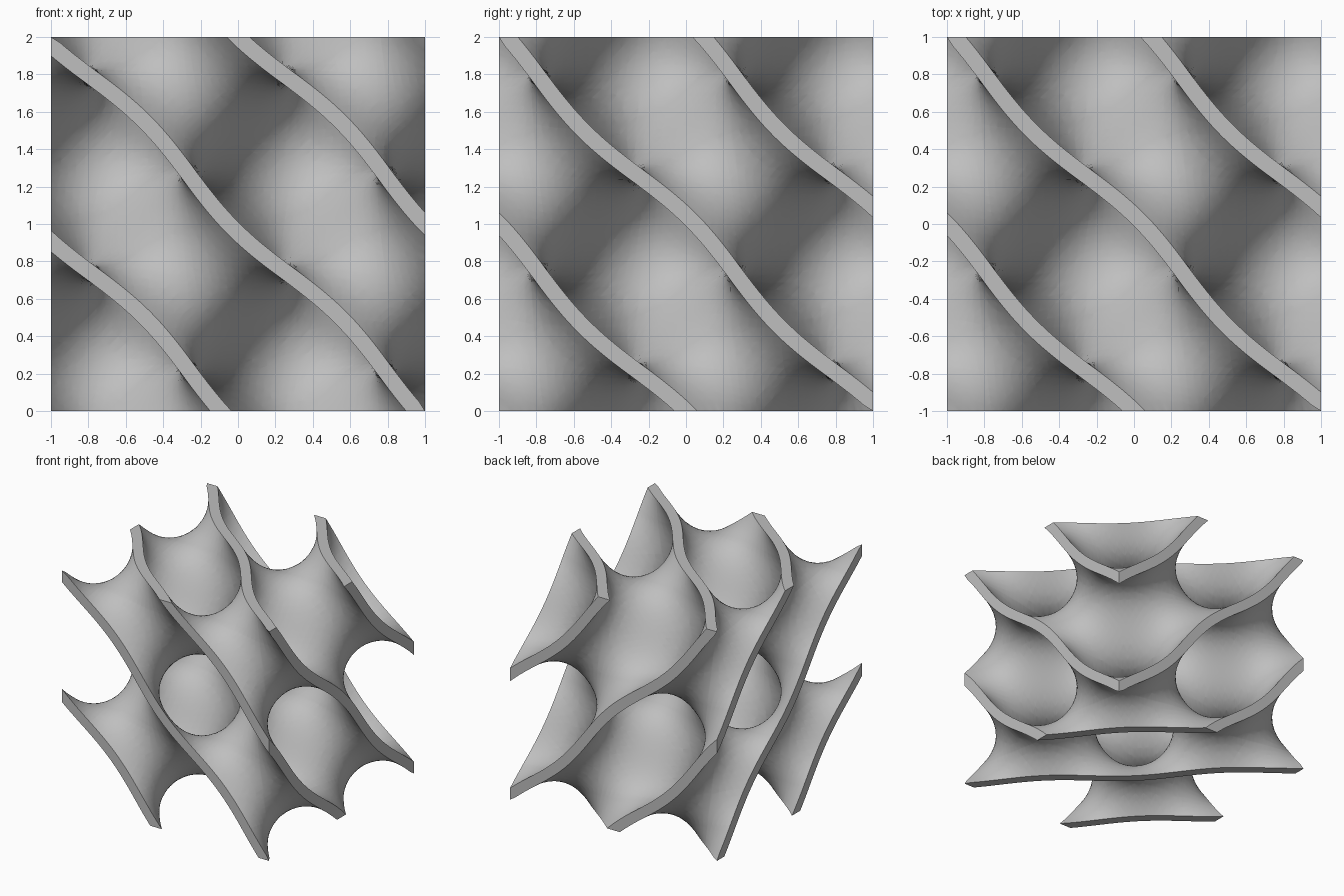
import bpy
import bmesh
from itertools import permutations, product
from math import sin, cos
from mathutils import Vector

CELLS = 47       # grid cells along each side of the block
FREQ = 3.0       # radians of the wave per unit length
LEVEL = 0.177    # field value on the two skins of the wall


def field(p):
    """Triply periodic diamond surface."""
    x, y, z = p * FREQ
    return sin(x + y + z) + 2 * sin(x) * sin(y) * sin(z)


def gradient(p):
    x, y, z = p * FREQ
    c = cos(x + y + z)
    return FREQ * Vector((c + 2 * cos(x) * sin(y) * sin(z),
                          c + 2 * sin(x) * cos(y) * sin(z),
                          c + 2 * sin(x) * sin(y) * cos(z)))


def move_to_level(start, level):
    """Slide a point to a field level; points on the block's sides stay there."""
    p = start.copy()
    free = [abs(abs(c) - 1) > 1e-6 for c in start]
    for _ in range(8):
        g = gradient(p)
        g = Vector([c if f else 0 for c, f in zip(g, free)])
        step = g * ((level - field(p)) / max(g.length_squared, 0.5))
        p = Vector([max(-1, min(1, c)) for c in p + step])
    return p


def grid_point(n):
    return Vector([2 * c / CELLS - 1 for c in n])


# Middle sheet of the wall, by cutting each grid cell into six tetrahedra
values = {n: field(grid_point(n)) for n in product(range(CELLS + 1), repeat=3)}
points, faces, cache = [], [], {}


def crossing(a, b):
    key = (min(a, b), max(a, b))
    if key not in cache:
        a, b = key
        t = values[a] / (values[a] - values[b])
        cache[key] = len(points)
        points.append(move_to_level(grid_point(a).lerp(grid_point(b), t), 0))
    return cache[key]


paths = []
for order in permutations(range(3)):
    corner = [0, 0, 0]
    path = [tuple(corner)]
    for axis in order:
        corner[axis] = 1
        path.append(tuple(corner))
    paths.append(path)
corners = list(product((0, 1), repeat=3))

for i, j, k in product(range(CELLS), repeat=3):
    signs = [values[i + a, j + b, k + c] > 0 for a, b, c in corners]
    if all(signs) or not any(signs):
        continue
    for path in paths:
        tet = [(i + a, j + b, k + c) for a, b, c in path]
        high = [n for n in tet if values[n] > 0]
        low = [n for n in tet if values[n] <= 0]
        if len(high) == 2:
            (a, b), (c, d) = high, low
            faces.append([crossing(a, c), crossing(a, d), crossing(b, d), crossing(b, c)])
        elif high and low:
            one, three = (high, low) if len(high) == 1 else (low, high)
            faces.append([crossing(one[0], n) for n in three])

# Two skins, joined by flat rims along the open edges of the sheet
bm = bmesh.new()
lift = Vector((0, 0, 1))
upper = [bm.verts.new(move_to_level(p, LEVEL) + lift) for p in points]
lower = [bm.verts.new(move_to_level(p, -LEVEL) + lift) for p in points]
edge_use = {}
for face in faces:
    bm.faces.new([upper[v] for v in face])
    bm.faces.new([lower[v] for v in reversed(face)])
    for a, b in zip(face, face[1:] + face[:1]):
        key = (min(a, b), max(a, b))
        edge_use[key] = edge_use.get(key, 0) + 1
for (a, b), uses in edge_use.items():
    if uses == 1:
        bm.faces.new((upper[a], upper[b], lower[b], lower[a]))
bmesh.ops.recalc_face_normals(bm, faces=bm.faces)
bmesh.ops.remove_doubles(bm, verts=bm.verts, dist=0.0005)

# Object and material
cube = bpy.data.objects.get("Cube")
if cube:
    bpy.data.objects.remove(cube, do_unlink=True)

mesh = bpy.data.meshes.new("lattice_wall")
bm.to_mesh(mesh)
bm.free()
wall = bpy.data.objects.new("lattice_wall", mesh)
bpy.context.collection.objects.link(wall)

grey = bpy.data.materials.new("light_grey")
grey.use_nodes = True
colour = (0.52, 0.52, 0.52, 1)
grey.diffuse_color = colour
grey.node_tree.nodes["Principled BSDF"].inputs["Base Color"].default_value = colour
mesh.materials.append(grey)

bpy.ops.object.select_all(action='DESELECT')
wall.select_set(True)
bpy.context.view_layer.objects.active = wall
bpy.ops.object.shade_smooth_by_angle(angle=0.6)
